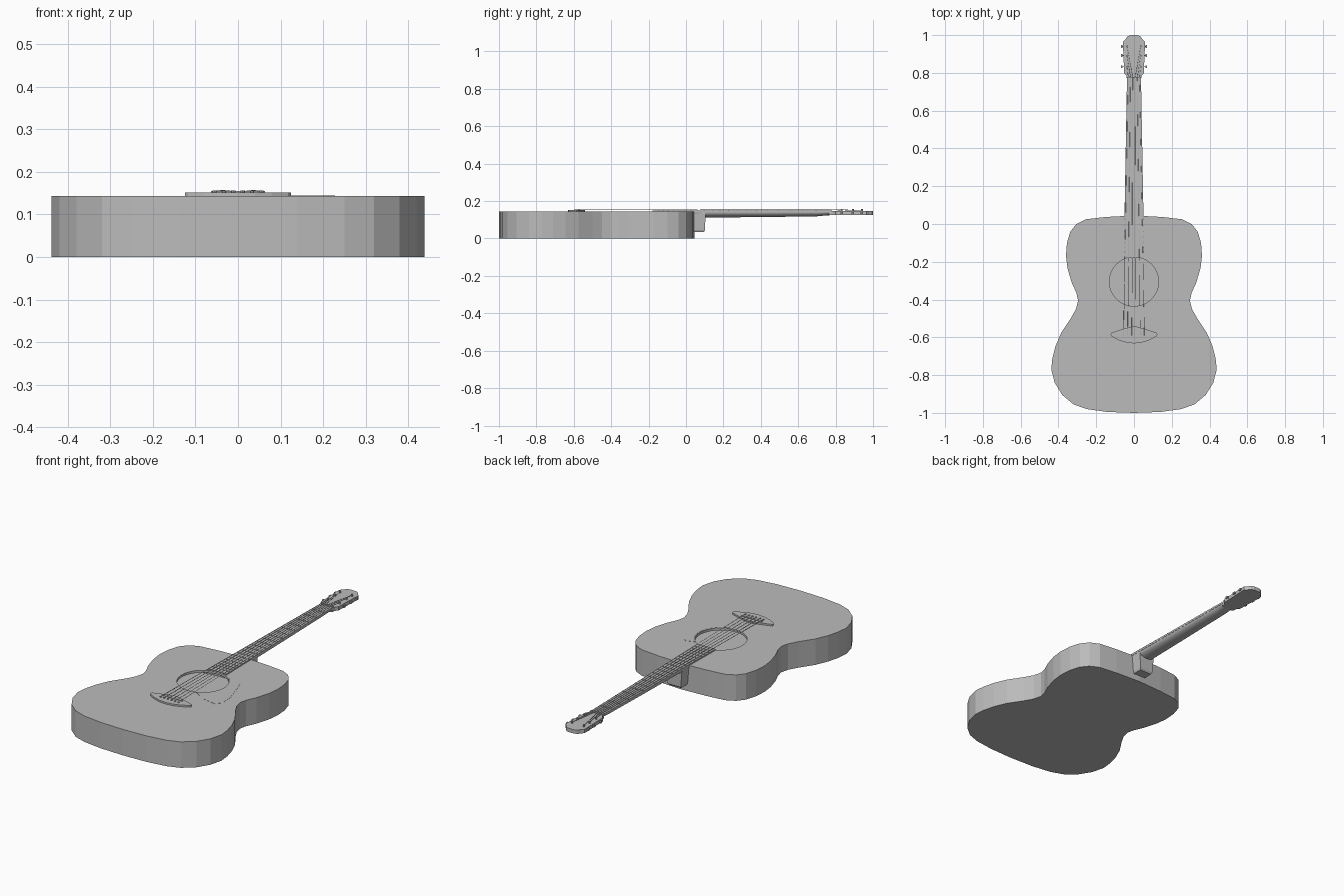
import bpy, bmesh, math
from mathutils import Vector

cube = bpy.data.objects.get("Cube")
if cube:
    bpy.data.objects.remove(cube, do_unlink=True)

grey = bpy.data.materials.new("plain grey")
grey.use_nodes = True
grey.diffuse_color = (0.5, 0.5, 0.5, 1)
grey.node_tree.nodes["Principled BSDF"].inputs["Base Color"].default_value = (0.5, 0.5, 0.5, 1)


def finish(name, bm, smooth=False):
    bmesh.ops.recalc_face_normals(bm, faces=bm.faces)
    me = bpy.data.meshes.new(name)
    bm.to_mesh(me)
    bm.free()
    me.materials.append(grey)
    ob = bpy.data.objects.new(name, me)
    bpy.context.collection.objects.link(ob)
    if smooth:
        bpy.ops.object.select_all(action='DESELECT')
        ob.select_set(True)
        bpy.context.view_layer.objects.active = ob
        bpy.ops.object.shade_smooth_by_angle(angle=math.radians(35))
    return ob


def add_loft(bm, rings):
    """Skin a list of equal-length point rings and cap both ends."""
    loops = [[bm.verts.new(p) for p in ring] for ring in rings]
    n = len(loops[0])
    for a, b in zip(loops, loops[1:]):
        for i in range(n):
            j = (i + 1) % n
            bm.faces.new((a[i], a[j], b[j], b[i]))
    bm.faces.new(loops[0])
    bm.faces.new(loops[-1])


def prism(name, outline, z0, z1):
    bm = bmesh.new()
    add_loft(bm, [[(x, y, z) for x, y in outline] for z in (z0, z1)])
    return finish(name, bm)


def mirrored(half):
    return half + [(-x, y) for x, y in reversed(half) if x > 0]


def add_rod(bm, a, b, r, sides=6):
    a, b = Vector(a), Vector(b)
    turn = (b - a).to_track_quat('Z', 'Y')
    circle = [turn @ Vector((r * math.cos(t), r * math.sin(t), 0))
              for t in (2 * math.pi * i / sides for i in range(sides))]
    add_loft(bm, [[p + c for c in circle] for p in (a, b)])


def add_box(bm, x0, x1, y0, y1, z0, z1):
    add_loft(bm, [[(x0, y0, z), (x1, y0, z), (x1, y1, z), (x0, y1, z)] for z in (z0, z1)])


TOP = 0.143
HOLE_Y, HOLE_R = -0.305, 0.13
BOARD_TOP = 0.15


def half_width(y):
    """Taper of the fretboard and neck."""
    return 0.051 - 0.018 * y


# Hollow body with a round sound hole
body_half = [(0, -1), (0.14, -0.995), (0.25, -0.98), (0.32, -0.955), (0.38, -0.905),
             (0.42, -0.84), (0.438, -0.77), (0.432, -0.71), (0.415, -0.645), (0.385, -0.575),
             (0.335, -0.50), (0.307, -0.45), (0.296, -0.405), (0.305, -0.365), (0.33, -0.31),
             (0.352, -0.235), (0.36, -0.17), (0.355, -0.10), (0.337, -0.04), (0.305, 0),
             (0.255, 0.025), (0.15, 0.037), (0, 0.045)]
outline = mirrored(body_half)
body = prism("body", outline, 0, TOP)
cavity = prism("cavity_cutter", [(x * 0.96, (y + 0.48) * 0.97 - 0.48) for x, y in outline],
               0.01, TOP - 0.013)
circle = [(HOLE_R * math.cos(math.tau * i / 48), HOLE_Y + HOLE_R * math.sin(math.tau * i / 48))
          for i in range(48)]
hole = prism("hole_cutter", circle, 0.05, 0.2)
for cutter in (cavity, hole):
    cutter.hide_render = True
    mod = body.modifiers.new(cutter.name, 'BOOLEAN')
    mod.operation = 'DIFFERENCE'
    mod.solver = 'EXACT'
    mod.object = cutter
bpy.context.view_layer.update()
carved = bpy.data.meshes.new_from_object(body.evaluated_get(bpy.context.evaluated_depsgraph_get()))
body.modifiers.clear()
body.data = carved
for cutter in (cavity, hole):
    bpy.data.objects.remove(cutter, do_unlink=True)

# Very thin pickguard beside the hole
arc = [(0.134 * math.cos(math.radians(d)), HOLE_Y + 0.134 * math.sin(math.radians(d)))
       for d in range(50, -71, -12)]
prism("pickguard", arc + [(0.12, -0.475), (0.2, -0.49), (0.228, -0.46), (0.222, -0.38),
                          (0.19, -0.28), (0.165, -0.205), (0.13, -0.185)], TOP - 0.001, TOP + 0.001)

# Bridge with saddle and pins
prism("bridge", mirrored([(0, -0.632), (0.04, -0.628), (0.08, -0.615), (0.118, -0.595),
                          (0.125, -0.585), (0.12, -0.576), (0.06, -0.556), (0, -0.54)]),
      TOP - 0.001, 0.152)
bm = bmesh.new()
add_box(bm, -0.063, 0.063, -0.575, -0.569, 0.15, 0.155)
finish("saddle", bm)
bm = bmesh.new()
for i in range(6):
    x = -0.055 + 0.022 * i
    add_rod(bm, (x, -0.595, 0.148), (x, -0.595, 0.156), 0.005, 8)
finish("bridge_pins", bm, True)

# Fretboard, frets and nut
y0, y1 = -0.18, 0.77
prism("fretboard", [(-half_width(y0), y0), (half_width(y0), y0),
                    (half_width(y1), y1), (-half_width(y1), y1)], 0.139, BOARD_TOP)
bm = bmesh.new()
for n in range(1, 21):
    y = y1 - 1.34 * (1 - 2 ** (-n / 12))
    w = half_width(y)
    add_box(bm, -w, w, y - 0.002, y + 0.002, BOARD_TOP - 0.001, BOARD_TOP + 0.0015)
finish("frets", bm)
bm = bmesh.new()
add_box(bm, -0.037, 0.037, 0.77, 0.779, 0.139, 0.154)
finish("nut", bm)

# Rounded neck that flattens into the headstock
bm = bmesh.new()
rings = []
for y, depth in ((0.04, 0.029), (0.4, 0.026), (0.7, 0.022), (0.74, 0.018), (0.8, 0.014)):
    w = half_width(y) - 0.001
    rings.append([(w * math.cos(t), y, 0.1405 - depth * math.sin(t))
                  for t in (math.pi * i / 12 for i in range(13))])
add_loft(bm, rings)
finish("neck", bm, True)

# Heel block where the neck meets the body
bm = bmesh.new()
add_loft(bm, [[(-w, 0.035, z), (w, 0.035, z), (w, y, z), (-w, y, z)]
              for w, y, z in ((0.036, 0.095, 0.035), (0.04, 0.102, 0.045), (0.048, 0.104, 0.14))])
finish("heel", bm)

# Headstock
prism("headstock", mirrored([(0, 0.745), (0.037, 0.765), (0.04, 0.785), (0.053, 0.8),
                             (0.054, 0.85), (0.058, 0.94), (0.058, 0.965), (0.045, 0.978),
                             (0.035, 0.993), (0.018, 1.0), (0, 1.0)]), 0.125, 0.146)

# Tuning machines: post, shaft and button for each string
posts = []
bm = bmesh.new()
for s in (-1, 1):
    for y in (0.833, 0.892, 0.94):
        posts.append((s * 0.036, y))
        add_rod(bm, (s * 0.036, y, 0.14), (s * 0.036, y, 0.157), 0.005, 8)
        add_rod(bm, (s * 0.05, y, 0.137), (s * 0.062, y, 0.137), 0.002)
        add_box(bm, *sorted((s * 0.06, s * 0.068)), y - 0.007, y + 0.007, 0.132, 0.142)
finish("tuners", bm, True)

# Strings from bridge pins over saddle and nut to the posts
order = posts[:3] + posts[:2:-1]
bm = bmesh.new()
for i, (px, py) in enumerate(order):
    k = i / 2.5 - 1
    path = [(k * 0.055, -0.595, 0.153), (k * 0.055, -0.572, 0.1555),
            (k * 0.03, 0.775, 0.1545), (px, py, 0.151)]
    for a, b in zip(path, path[1:]):
        add_rod(bm, a, b, 0.0014 - 0.0001 * i, 5)
finish("strings", bm)
